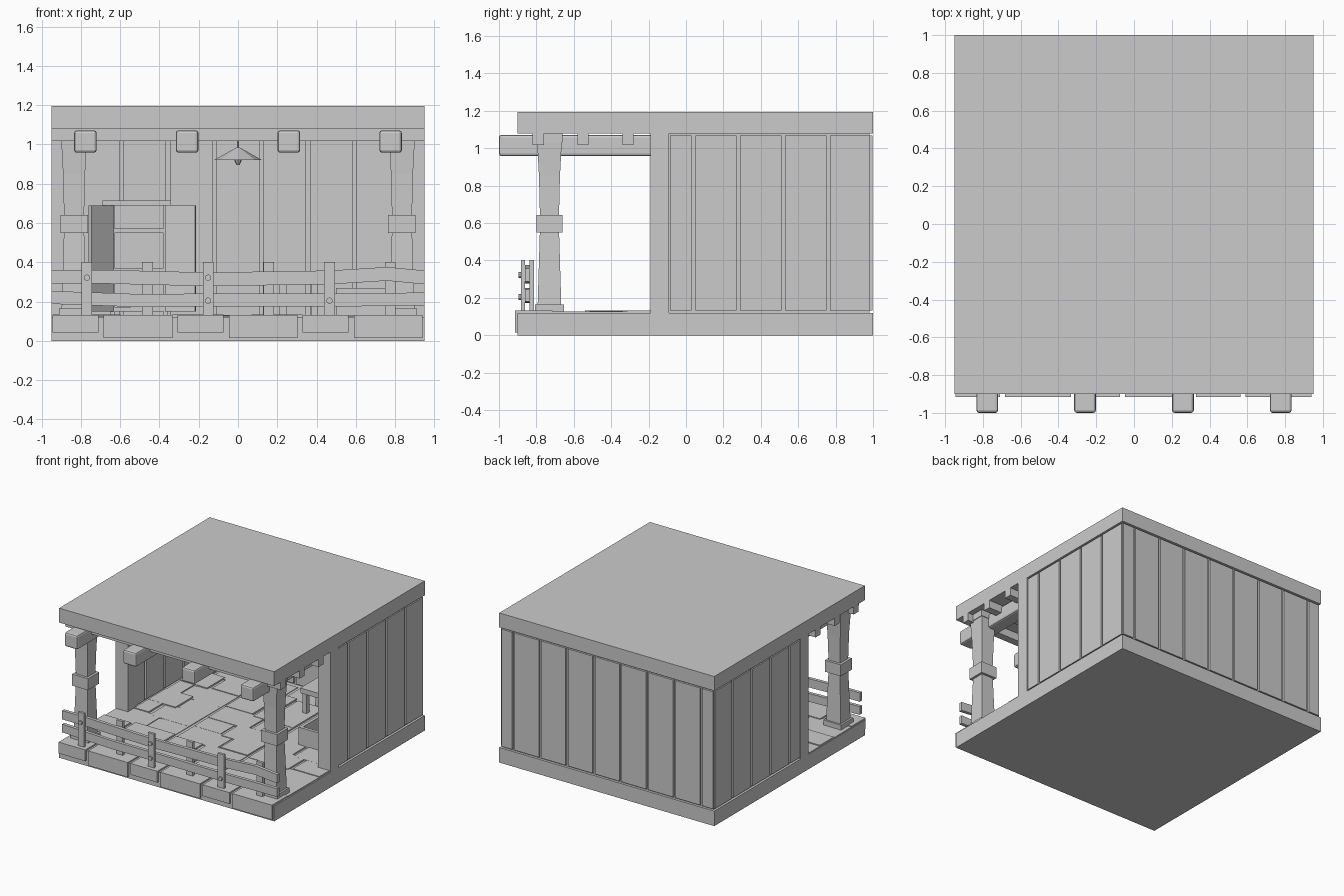
import bpy, bmesh, math, random
from mathutils import Matrix, Vector

random.seed(4)
if "Cube" in bpy.data.objects:
    bpy.data.objects.remove(bpy.data.objects["Cube"])

grey = bpy.data.materials.new("plain_grey")
grey.use_nodes = True
GREY = (0.6, 0.6, 0.6, 1)
grey.diffuse_color = GREY
for node in grey.node_tree.nodes:
    if node.type == "BSDF_PRINCIPLED":
        node.inputs["Base Color"].default_value = GREY


def finish(name, bm):
    """Turn a bmesh into a named grey object."""
    bmesh.ops.recalc_face_normals(bm, faces=bm.faces[:])
    mesh = bpy.data.meshes.new(name)
    bm.to_mesh(mesh)
    bm.free()
    mesh.materials.append(grey)
    obj = bpy.data.objects.new(name, mesh)
    bpy.context.scene.collection.objects.link(obj)
    return obj


def add_box(bm, xs, ys, zs):
    """Add a box given its extent on each axis."""
    spans = (xs, ys, zs)
    centre = Vector([sum(s) / 2 for s in spans])
    size = [abs(s[1] - s[0]) for s in spans]
    matrix = Matrix.Translation(centre) @ Matrix.Diagonal((*size, 1))
    bmesh.ops.create_cube(bm, size=1, matrix=matrix)


def box(name, xs, ys, zs, bevel=0):
    bm = bmesh.new()
    add_box(bm, xs, ys, zs)
    obj = finish(name, bm)
    if bevel:
        mod = obj.modifiers.new("soft_edges", "BEVEL")
        mod.width = bevel
        mod.segments = 2
    return obj


def around(centre, width):
    return (centre - width / 2, centre + width / 2)


def boards(bm, start, end, seams, gap, place):
    """Fill a span with boards separated at the seams."""
    left = start
    for seam in list(seams) + [end + gap / 2]:
        place(bm, (left, seam - gap / 2))
        left = seam + gap / 2


# Slabs
FLOOR, CEILING = 0.12, 1.08
box("floor_slab", (-0.95, 0.95), (-0.9, 1), (0, FLOOR))
box("roof_slab", (-0.95, 0.95), (-0.9, 1), (CEILING, 1.195))

# Walls: recessed cores clad with vertical boards inside and out
BOARD_Z = (0.132, 1.068)
WALL_Z = (FLOOR, CEILING)
box("back_wall_core", (-0.93, 0.93), (0.9, 0.98), WALL_Z)
bm = bmesh.new()
boards(bm, -0.935, 0.935, [(i - 3.5) * 0.237 for i in range(8)], 0.02,
       lambda b, xs: add_box(b, xs, (0.885, 0.996), BOARD_Z))
finish("back_wall_boards", bm)
for side, name in ((-1, "right"), (1, "left")):
    box(name + "_wall_core", (side * 0.86, side * 0.93), (-0.1, 0.98), WALL_Z)
    bm = bmesh.new()
    boards(bm, -0.085, 0.985, [0.04 + 0.24 * i for i in range(4)], 0.02,
           lambda b, ys: add_box(b, (side * 0.845, side * 0.946), ys, BOARD_Z))
    finish(name + "_wall_boards", bm)
    box(name + "_wall_end_post", (side * 0.84, side * 0.95), (-0.19, -0.09), WALL_Z)

# Front kerb stones and paving in staggered rows
bm = bmesh.new()
for row in range(9):
    y = -0.915 + row * 0.2
    x, wide = -0.945, row % 2 == 1
    while x < 0.9:
        end = min(x + (0.35 if wide else 0.235), 0.94)
        if 0.94 - end < 0.08:
            end = 0.94
        low = (0.015 if wide else 0.042) if row == 0 else 0.1
        top = 0.132 if row == 0 else random.uniform(0.123, 0.134)
        reach = 0.025 if wide else 0
        inner = 0.835 if y > -0.3 else 0.95
        xs = (max(x, -inner), min(end, inner))
        if xs[1] - xs[0] > 0.03:
            add_box(bm, xs, (y - (reach if row else 0), min(y + 0.175 + reach, 0.88)), (low, top))
        x, wide = end + 0.026, not wide
finish("paving_stones", bm)

# Roof beams pointing forward, and the purlins laid across them
for i in range(4):
    box(f"roof_beam_{i + 1}", around((i - 1.5) * 0.518, 0.115), (-1, 0.89), (0.958, 1.072), 0.014)
for i in range(7):
    y = -0.79 + i * 0.24
    reach = 0.95 if y < -0.2 else 0.85
    box(f"purlin_{i + 1}", (-reach, reach), around(y, 0.06), (1.018, CEILING))

# Front columns: waisted square shafts with a foot, band and cap
SHAFT = [(0.13, 0.064), (0.3, 0.059), (0.6, 0.05), (0.85, 0.056), (1.04, 0.066)]
for side, name in ((-1, "right"), (1, "left")):
    cx, cy = side * 0.835, -0.73
    bm = bmesh.new()
    rings = []
    for z, r in SHAFT:
        corners = ((-r, -r), (r, -r), (r, r), (-r, r))
        rings.append([bm.verts.new((cx + a, cy + b, z)) for a, b in corners])
    for lower, upper in zip(rings, rings[1:]):
        for k in range(4):
            n = (k + 1) % 4
            bm.faces.new((lower[k], lower[n], upper[n], upper[k]))
    bm.faces.new(rings[0])
    bm.faces.new(rings[-1])
    finish(name + "_column", bm)
    for part, width, zs in (("foot", 0.155, (0.12, 0.165)), ("band", 0.14, (0.55, 0.642)),
                            ("cap", 0.14, (1.03, CEILING))):
        box(f"{name}_column_{part}", around(cx, width), around(cy, width), zs)


# Railing: slightly wavy rails held between alternating posts
def rail(name, points, height):
    bm = bmesh.new()
    rings = []
    for x, z in points:
        corners = ((-0.862, z), (-0.836, z), (-0.836, z + height), (-0.862, z + height))
        rings.append([bm.verts.new((x, y, h)) for y, h in corners])
    for a, b in zip(rings, rings[1:]):
        for k in range(4):
            n = (k + 1) % 4
            bm.faces.new((a[k], a[n], b[n], b[k]))
    bm.faces.new(rings[0])
    bm.faces.new(rings[-1])
    finish(name, bm)


rail("upper_rail", [(-0.95, 0.292), (-0.7, 0.292), (-0.15, 0.278), (0.2, 0.284),
                    (0.47, 0.288), (0.76, 0.306), (0.95, 0.288)], 0.07)
rail("lower_rail", [(-0.95, 0.188), (-0.5, 0.172), (0, 0.176), (0.45, 0.174), (0.95, 0.18)], 0.066)
NAILS = ((0.322,), (0.322, 0.205), (0.205,))
for i in range(6):
    x = -0.77 + i * 0.309
    front = i % 2 == 0
    box(f"rail_post_{i + 1}", around(x, 0.055), (-0.882, -0.862) if front else (-0.836, -0.814),
        (0.125, 0.402))
    if front:
        for z in NAILS[i // 2]:
            bm = bmesh.new()
            turn = Matrix.Translation((x, -0.888, z)) @ Matrix.Rotation(math.pi / 2, 4, "X")
            bmesh.ops.create_cone(bm, cap_ends=True, segments=10, radius1=0.016,
                                  radius2=0.016, depth=0.014, matrix=turn)
            finish("rail_nail", bm)

# Hanging lamp
for part, r1, r2, zs in (("shade", 0.12, 0.008, (0.922, 0.985)), ("bulb", 0.008, 0.02, (0.895, 0.922)),
                         ("cord", 0.006, 0.006, (0.98, CEILING))):
    bm = bmesh.new()
    bmesh.ops.create_cone(bm, cap_ends=True, segments=8, radius1=r1, radius2=r2, depth=zs[1] - zs[0],
                          matrix=Matrix.Translation((0, 0.3, sum(zs) / 2)))
    finish("lamp_" + part, bm)

# Cupboard against the back wall with both doors ajar
box("cupboard_back", (-0.64, -0.37), (0.86, 0.885), (0.15, 0.69))
box("cupboard_top", (-0.69, -0.34), (0.74, 0.885), (0.69, 0.715))
for z in (0.15, 0.35, 0.55):
    box("cupboard_shelf", (-0.66, -0.36), (0.77, 0.87), (z, z + 0.022))
for x, reach, name in ((-0.64, -0.11, "right"), (-0.37, 0.15, "left")):
    box(f"cupboard_{name}_side", around(x, 0.02), (0.77, 0.885), (0.13, 0.69))
    door = box(f"cupboard_{name}_door", (0, math.copysign(0.16, reach)), (-0.01, 0.01), (0.15, 0.69))
    door.location = (x, 0.77, 0)
    door.rotation_euler.z = math.radians(45 if reach < 0 else -15)

# Open trough near the side wall
bm = bmesh.new()
for xs in ((0.5, 0.525), (0.815, 0.84)):
    add_box(bm, xs, (0.05, 0.35), (0.13, 0.27))
for ys in ((0.05, 0.075), (0.325, 0.35)):
    add_box(bm, (0.5, 0.84), ys, (0.13, 0.27))
add_box(bm, (0.5, 0.84), (0.05, 0.35), (0.12, 0.15))
finish("open_trough", bm)

# Low stool
bm = bmesh.new()
add_box(bm, (0.2, 0.42), (0.5, 0.72), (0.29, 0.33))
for x in (0.23, 0.39):
    for y in (0.53, 0.69):
        add_box(bm, around(x, 0.035), around(y, 0.035), (0.125, 0.29))
finish("low_stool", bm)
